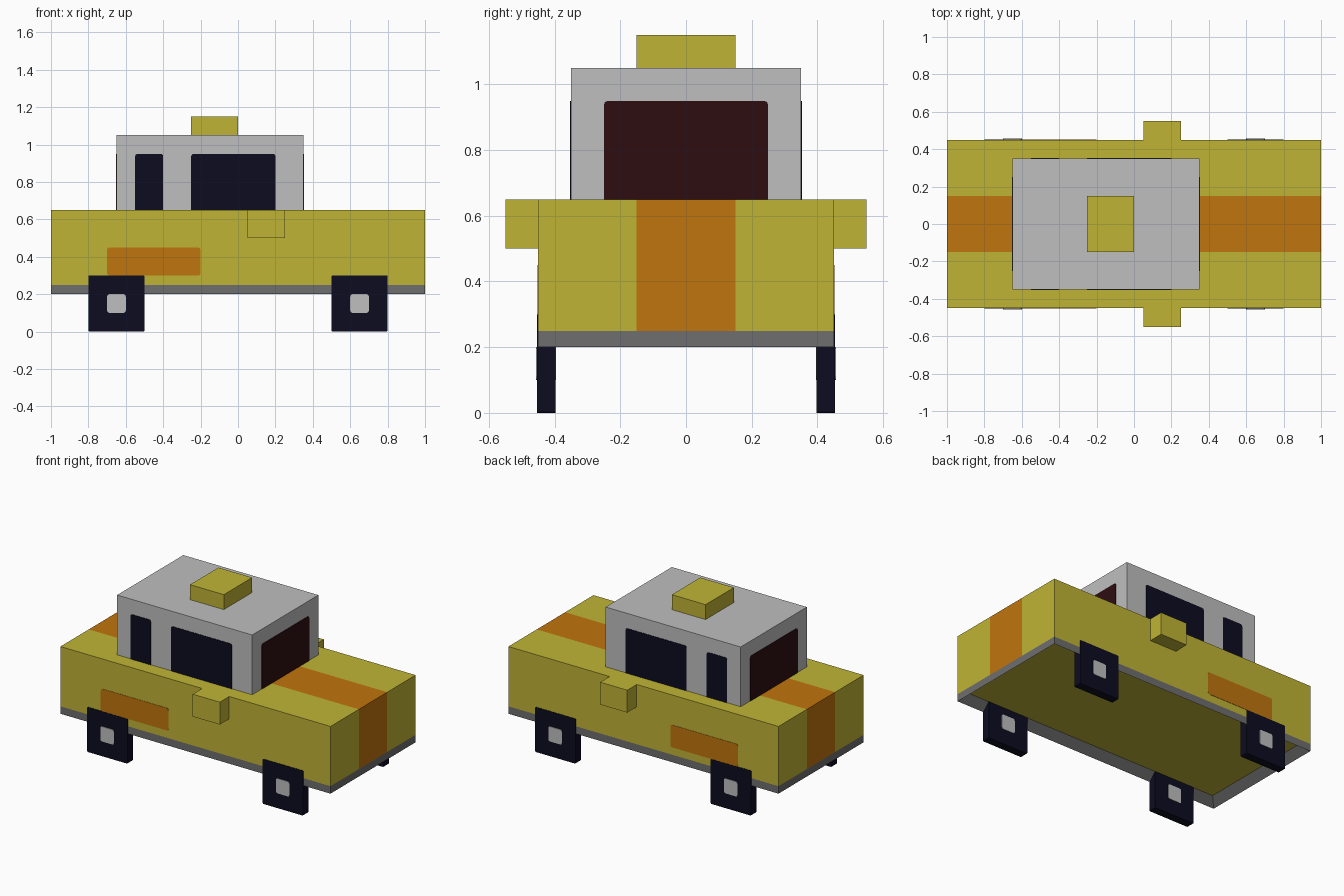
import bpy, bmesh
from mathutils import Vector

cube = bpy.data.objects.get("Cube")
if cube:
    bpy.data.objects.remove(cube, do_unlink=True)


def material(name, rgb):
    m = bpy.data.materials.new(name)
    m.use_nodes = True
    m.diffuse_color = (*rgb, 1)
    bsdf = next(n for n in m.node_tree.nodes if n.type == 'BSDF_PRINCIPLED')
    bsdf.inputs["Base Color"].default_value = (*rgb, 1)
    return m


yellow = material("yellow paint", (0.527, 0.456, 0.036))
orange = material("orange stripe", (0.527, 0.178, 0.004))
light = material("light grey", (0.52, 0.52, 0.52))
dark = material("dark grey", (0.156, 0.156, 0.156))
navy = material("navy black", (0.0037, 0.0037, 0.0144))
maroon = material("dark red glass", (0.027, 0.004, 0.005))


def box_mesh(x, y, z):
    """Box spanning three (low, high) ranges."""
    bm = bmesh.new()
    bmesh.ops.create_cube(bm, size=1)
    for v in bm.verts:
        v.co = Vector([(r[0] + r[1]) / 2 + c * (r[1] - r[0])
                       for c, r in zip(v.co, (x, y, z))])
    return bm


def finish(name, bm, *mats):
    mesh = bpy.data.meshes.new(name)
    bm.to_mesh(mesh)
    bm.free()
    for m in mats:
        mesh.materials.append(m)
    obj = bpy.data.objects.new(name, mesh)
    bpy.context.collection.objects.link(obj)
    return obj


def box(name, x, y, z, mat, round_axis=None, radius=0.012):
    """Box part; round_axis softens the four edges along that axis."""
    bm = box_mesh(x, y, z)
    if round_axis is not None:
        edges = [e for e in bm.edges
                 if abs((e.verts[0].co - e.verts[1].co).normalized()[round_axis]) > 0.9]
        bmesh.ops.bevel(bm, geom=edges, offset=radius, segments=2,
                        profile=0.5, affect='EDGES')
    return finish(name, bm, mat)


def span(side, near, far):
    """Range on the +side or -side of the centre line."""
    return tuple(sorted((side * near, side * far)))


# Body with a stripe running over both ends and the deck
bm = box_mesh((-1, 1), (-0.45, 0.45), (0.25, 0.65))
for y in (-0.15, 0.15):
    bmesh.ops.bisect_plane(bm, geom=bm.verts[:] + bm.edges[:] + bm.faces[:],
                           plane_co=(0, y, 0), plane_no=(0, 1, 0))
bm.normal_update()
for f in bm.faces:
    if abs(f.calc_center_median().y) < 0.1 and f.normal.z > -0.5:
        f.material_index = 1
finish("body", bm, yellow, orange)

# Open rim under the body
bm = box_mesh((-1, 1), (-0.45, 0.45), (0.2, 0.25))
bm.normal_update()
top = max(bm.faces, key=lambda f: f.calc_center_median().z)
bottom = min(bm.faces, key=lambda f: f.calc_center_median().z)
bmesh.ops.inset_region(bm, faces=[bottom], thickness=0.05, use_even_offset=True)
for v in bottom.verts:
    v.co.z = 0.25
bmesh.ops.delete(bm, geom=[top, bottom], context='FACES')
finish("lower_rim", bm, dark)

# Cabin and roof sign
box("cabin", (-0.65, 0.35), (-0.35, 0.35), (0.65, 1.05), light)
box("roof_sign", (-0.25, 0), (-0.15, 0.15), (1.05, 1.15), yellow)

# Glass at both ends of the cabin, bottoms tucked into the deck
glass_z = (0.63, 0.95)
box("windscreen", (0.346, 0.353), (-0.25, 0.25), glass_z, maroon, 0)
box("rear_window", (-0.653, -0.646), (-0.25, 0.25), glass_z, maroon, 0)

# Side details, mirrored across the centre line
for side, label in ((-1, "right"), (1, "left")):
    glass_y = span(side, 0.346, 0.353)
    box(label + "_rear_side_window", (-0.55, -0.40), glass_y, glass_z, navy, 1)
    box(label + "_front_side_window", (-0.25, 0.20), glass_y, glass_z, navy, 1)
    box(label + "_side_panel", (-0.70, -0.20), span(side, 0.446, 0.452),
        (0.30, 0.45), orange, 1)
    box(label + "_mirror", (0.05, 0.25), span(side, 0.45, 0.55), (0.50, 0.65), yellow)
    # Square wheels with a hub showing on both faces
    for cx, end in ((-0.65, "rear"), (0.65, "front")):
        box(f"{end}_{label}_wheel", (cx - 0.15, cx + 0.15),
            span(side, 0.398, 0.453), (0, 0.30), navy, 1, 0.006)
        box(f"{end}_{label}_hub", (cx - 0.05, cx + 0.05),
            span(side, 0.395, 0.456), (0.10, 0.20), light, 1)
